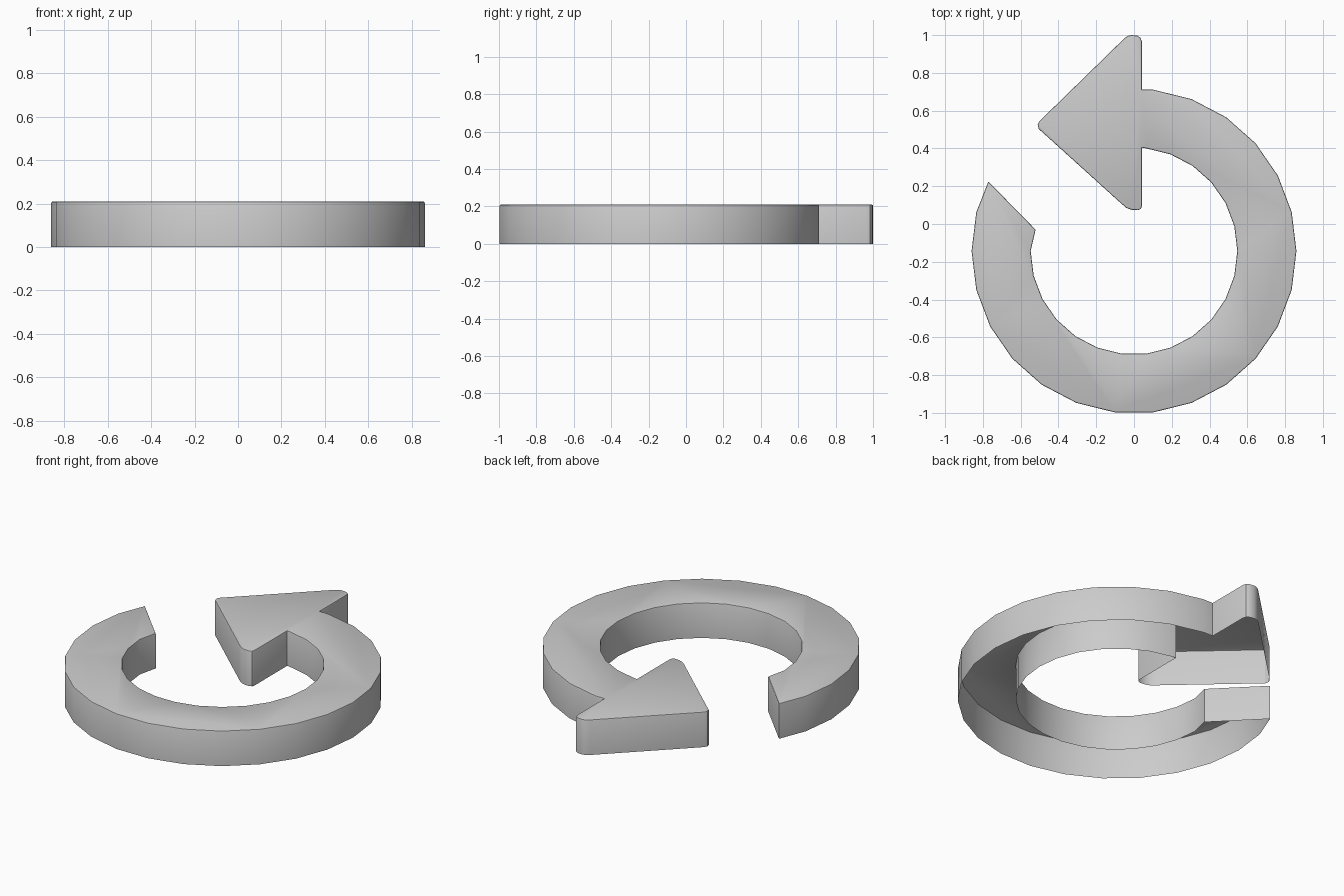
import bpy, bmesh
from math import cos, sin, tau

if "Cube" in bpy.data.objects:
    bpy.data.objects.remove(bpy.data.objects["Cube"])

SIDES, CENTRE_Y, HEIGHT = 26, -0.143, 0.21


def ring_point(radius, k):
    a = tau * k / SIDES
    return (radius * cos(a), CENTRE_Y + radius * sin(a))


# Arrow head with rounded corners
head = [(0.042, 0.712), (0.042, 0.965), (0.035, 0.985), (0.018, 0.997),
        (-0.012, 1.0), (-0.032, 0.996), (-0.05, 0.984),
        (-0.502, 0.543), (-0.51, 0.526), (-0.504, 0.503),
        (-0.066, 0.107), (-0.04, 0.085), (-0.012, 0.075),
        (0.022, 0.073), (0.037, 0.08), (0.042, 0.097), (0.042, 0.404)]
# Curved shaft: inner arc, slanted end, outer arc
inner = [ring_point(0.547, k) for k in range(6, -14, -1)]
end = [(-0.521, -0.03), (-0.771, 0.225)]
outer = [ring_point(0.86, k) for k in range(-14, 7)]

# Top face with walls dropped to the ground; the underside is open
bm = bmesh.new()
top = bm.faces.new([bm.verts.new((x, y, HEIGHT)) for x, y in head + inner + end + outer])
walls = bmesh.ops.extrude_edge_only(bm, edges=list(top.edges))["geom"]
for v in walls:
    if isinstance(v, bmesh.types.BMVert):
        v.co.z = 0
bmesh.ops.recalc_face_normals(bm, faces=bm.faces)
if top.normal.z < 0:
    bmesh.ops.reverse_faces(bm, faces=bm.faces)

# Slightly softened top rim
bmesh.ops.bevel(bm, geom=list(top.edges), offset=0.007, segments=2,
                profile=0.5, affect='EDGES')

mesh = bpy.data.meshes.new("circular_arrow")
bm.to_mesh(mesh)
bm.free()
arrow = bpy.data.objects.new("circular_arrow", mesh)
bpy.context.collection.objects.link(arrow)
bpy.context.view_layer.objects.active = arrow
arrow.select_set(True)
bpy.ops.object.shade_smooth_by_angle()
